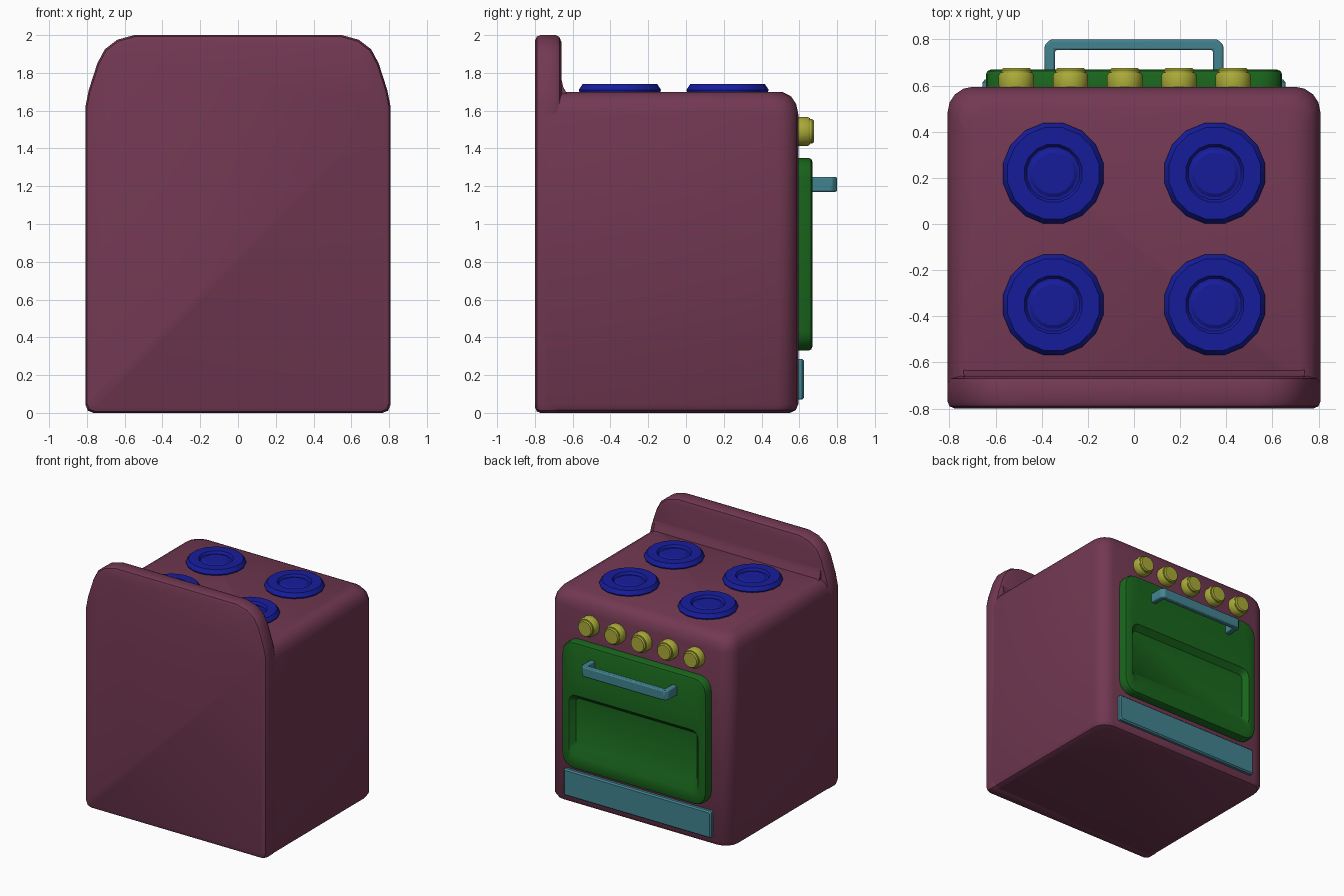
import bpy, bmesh, math

if "Cube" in bpy.data.objects:
    bpy.data.objects.remove(bpy.data.objects["Cube"])


def material(name, rgb):
    m = bpy.data.materials.new(name)
    m.diffuse_color = (*rgb, 1)
    m.use_nodes = True
    m.node_tree.nodes["Principled BSDF"].inputs["Base Color"].default_value = m.diffuse_color
    return m


MAROON = material("maroon", (0.17, 0.04, 0.085))
BLUE = material("blue", (0.008, 0.012, 0.33))
GREEN = material("green", (0.01, 0.13, 0.012))
YELLOW = material("yellow", (0.40, 0.40, 0.04))
TEAL = material("teal", (0.055, 0.23, 0.28))


def loft(name, rings, axis, mat, angle=35):
    """Skin a list of (outline, position along axis) and cap both ends."""
    place = {"x": lambda u, v, t: (t, u, v),
             "y": lambda u, v, t: (u, t, v),
             "z": lambda u, v, t: (u, v, t)}[axis]
    bm = bmesh.new()
    loops = [[bm.verts.new(place(u, v, t)) for u, v in pts] for pts, t in rings]
    n = len(loops[0])
    for a, b in zip(loops, loops[1:]):
        for i in range(n):
            j = (i + 1) % n
            bm.faces.new((a[i], a[j], b[j], b[i]))
    bm.faces.new(loops[0])
    bm.faces.new(loops[-1])
    bmesh.ops.recalc_face_normals(bm, faces=bm.faces)
    me = bpy.data.meshes.new(name)
    bm.to_mesh(me)
    bm.free()
    me.materials.append(mat)
    ob = bpy.data.objects.new(name, me)
    bpy.context.collection.objects.link(ob)
    bpy.ops.object.select_all(action="DESELECT")
    ob.select_set(True)
    bpy.context.view_layer.objects.active = ob
    bpy.ops.object.shade_smooth_by_angle(angle=math.radians(angle))
    return ob


def rounded(x, v0, v1, r1, r0=None, inset=0.0, seg=4):
    """Rounded rectangle, radius r1 on the v1 side and r0 on the v0 side."""
    r0 = r1 if r0 is None else r0
    x, v0, v1 = x - inset, v0 + inset, v1 - inset
    corners = [(x - r1, v1 - r1, r1), (r1 - x, v1 - r1, r1),
               (r0 - x, v0 + r0, r0), (x - r0, v0 + r0, r0)]
    return [(cx + r * math.cos(math.pi / 2 * (k + i / seg)),
             cv + r * math.sin(math.pi / 2 * (k + i / seg)))
            for k, (cx, cv, r) in enumerate(corners) for i in range(seg + 1)]


def circle(cx, cv, r, n=16):
    return [(cx + r * math.cos(2 * math.pi * (i + 0.5) / n),
             cv + r * math.sin(2 * math.pi * (i + 0.5) / n)) for i in range(n)]


# Oven body with softened top and bottom edges
body_steps = [(0.0, 0.045), (0.014, 0.015), (0.045, 0), (1.58, 0),
              (1.635, 0.012), (1.675, 0.038), (1.70, 0.085)]
loft("oven_body", [(rounded(0.808, -0.77, 0.595, 0.11, 0.03, d), z)
                   for z, d in body_steps], "z", MAROON)

# Back panel rising above the cooktop
half = [(0.765, 0.0), (0.795, 0.012), (0.808, 0.045), (0.808, 1.62), (0.79, 1.71),
        (0.745, 1.85), (0.705, 1.925), (0.64, 1.975), (0.55, 2.0)]
outline = half + [(-x, z) for x, z in reversed(half)]
panel_steps = [(-0.80, 0.03), (-0.79, 0.008), (-0.77, 0),
               (-0.69, 0), (-0.67, 0.01), (-0.66, 0.035)]
loft("back_panel", [([(x * (1 - d / 0.808), 1 + (z - 1) * (1 - d)) for x, z in outline], y)
                    for y, d in panel_steps], "y", MAROON)

# Cove where the back panel meets the cooktop
cove = [(-0.68, 1.68), (-0.63, 1.68), (-0.635, 1.70), (-0.65, 1.725), (-0.66, 1.77), (-0.68, 1.77)]
loft("back_panel_cove", [(cove, -0.74), (cove, 0.74)], "x", MAROON)

# Four burners
burner = [(0.215, 1.69), (0.222, 1.71), (0.202, 1.74), (0.128, 1.74),
          (0.116, 1.722), (0.106, 1.722), (0.09, 1.732), (0.085, 1.732)]
for side, x in (("left", -0.35), ("right", 0.35)):
    for end, y in (("near_panel", -0.35), ("near_door", 0.22)):
        loft(f"burner_{end}_{side}", [(circle(x, y, r), z) for r, z in burner], "z", BLUE, 30)

# Oven door with recessed window
loft("oven_door", [
    (rounded(0.642, 0.33, 1.35, 0.10), 0.57),
    (rounded(0.642, 0.33, 1.35, 0.10), 0.65),
    (rounded(0.642, 0.33, 1.35, 0.10, inset=0.006), 0.663),
    (rounded(0.642, 0.33, 1.35, 0.10, inset=0.022), 0.67),
    (rounded(0.575, 0.44, 0.93, 0.06), 0.67),
    (rounded(0.54, 0.51, 0.89, 0.03), 0.628)], "y", GREEN)

# Door handle: flat bar bent into a U
handle = [(-0.388, 0.655), (-0.388, 0.775), (-0.363, 0.80), (0.363, 0.80), (0.388, 0.775),
          (0.388, 0.655), (0.342, 0.655), (0.342, 0.755), (-0.342, 0.755), (-0.342, 0.655)]
ob = loft("door_handle", [(handle, 1.17), (handle, 1.25)], "z", TEAL)
bev = ob.modifiers.new("soft_edges", "BEVEL")
bev.width = 0.009
bev.segments = 2

# Bottom drawer
loft("drawer", [(rounded(0.657, 0.07, 0.285, 0.012), 0.57),
                (rounded(0.657, 0.07, 0.285, 0.012), 0.615),
                (rounded(0.657, 0.07, 0.285, 0.012, inset=0.01), 0.626)], "y", TEAL)

# Control knobs
knob = [(0.074, 0.575), (0.078, 0.60), (0.078, 0.645), (0.07, 0.657),
        (0.066, 0.657), (0.066, 0.668), (0.058, 0.677)]
for i in range(5):
    x = -0.51 + 0.235 * i
    loft(f"knob_{i + 1}", [(circle(x, 1.49, r), y) for r, y in knob], "y", YELLOW)
